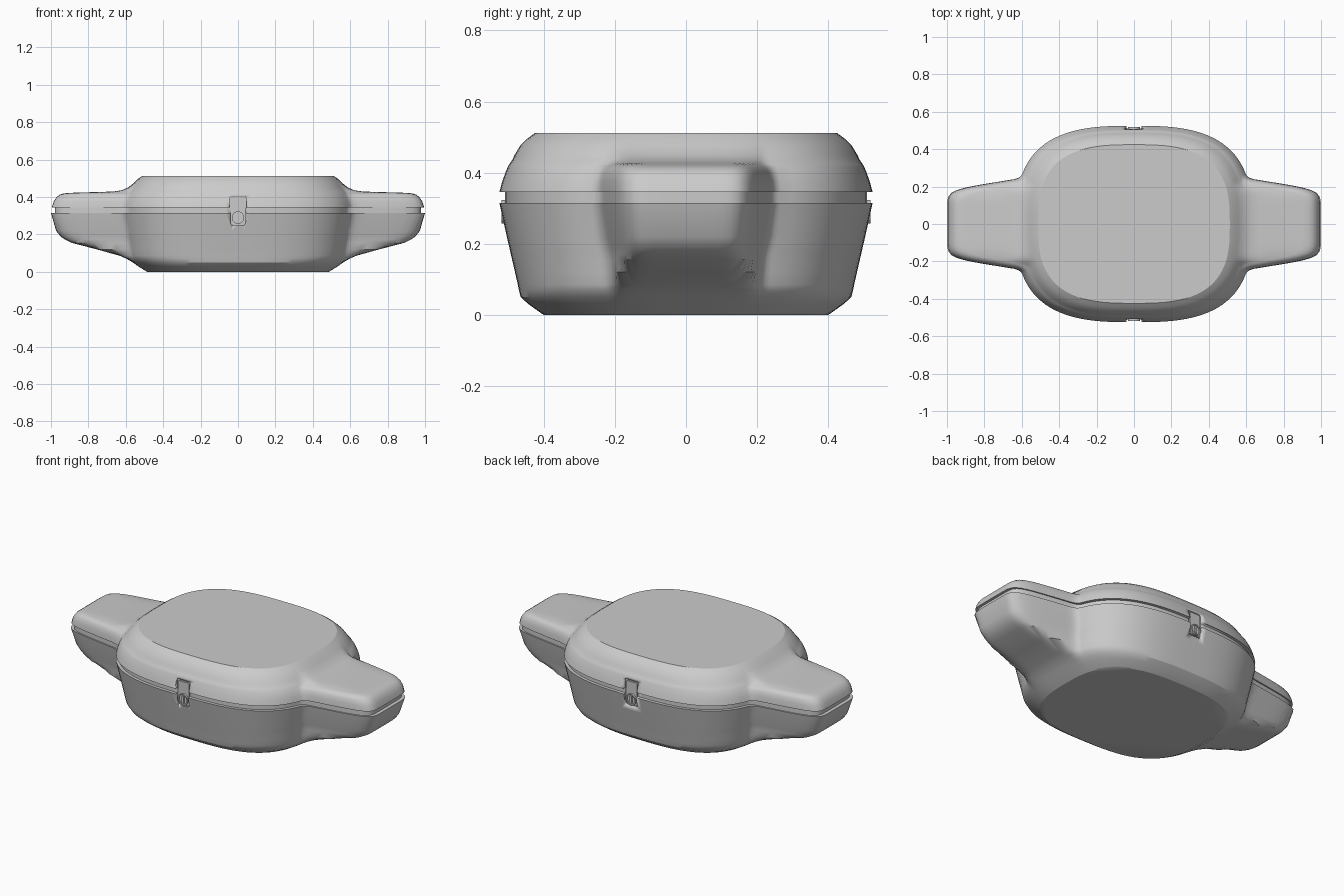
import bpy, bmesh, math

if "Cube" in bpy.data.objects:
    bpy.data.objects.remove(bpy.data.objects["Cube"])

# Polar sample angles for a quarter outline, denser across the handle
Q = [math.radians(24 * i / 20) for i in range(20)] + [math.radians(24 + 66 * i / 18) for i in range(19)]
ANGLES = (Q + [math.pi - a for a in reversed(Q[:-1])])
ANGLES += [a + math.pi for a in ANGLES[1:-1]]


def radius(a, bx, by, ex, c, n=2.9):
    """Rounded body blended with a tapering handle of end ex and side offset c."""
    u, v = abs(math.cos(a)), abs(math.sin(a))
    body = ((u / bx) ** n + (v / by) ** n) ** (-1 / n)
    handle = ((u / ex) ** 18 + ((v + 0.16 * u) / c) ** 18) ** (-1 / 18)
    k = 0.04
    h = max(k - abs(body - handle), 0) / k
    return max(body, handle) + h * h * k / 4


def finish(name, bm, angle=30):
    bmesh.ops.recalc_face_normals(bm, faces=bm.faces[:])
    me = bpy.data.meshes.new(name)
    bm.to_mesh(me)
    bm.free()
    ob = bpy.data.objects.new(name, me)
    bpy.context.collection.objects.link(ob)
    bpy.ops.object.select_all(action='DESELECT')
    ob.select_set(True)
    bpy.context.view_layer.objects.active = ob
    bpy.ops.object.shade_smooth_by_angle(angle=math.radians(angle))
    return ob


def shell(name, layers, inset=0.0):
    bm = bmesh.new()
    rings = []
    for z, *p in layers:
        ring = []
        for a in ANGLES:
            r = radius(a, *p) - inset
            ring.append(bm.verts.new((r * math.cos(a), r * math.sin(a), z)))
        rings.append(ring)
    m = len(ANGLES)
    for r0, r1 in zip(rings, rings[1:]):
        for i in range(m):
            bm.faces.new((r0[i], r0[(i + 1) % m], r1[(i + 1) % m], r1[i]))
    bm.faces.new(rings[0])
    bm.faces.new(rings[-1])
    return finish(name, bm)


def box(name, sx, z0, z1, y0, y1, bevel):
    bm = bmesh.new()
    bmesh.ops.create_cube(bm, size=1)
    for v in bm.verts:
        v.co = (v.co.x * 2 * sx, (y0 + y1) / 2 + v.co.y * (y1 - y0), (z0 + z1) / 2 + v.co.z * (z1 - z0))
    edges = [e for e in bm.edges if abs(e.verts[0].co.y - e.verts[1].co.y) > 1e-4]
    bmesh.ops.bevel(bm, geom=edges, offset=bevel, segments=4, affect='EDGES', profile=0.5)
    return finish(name, bm)


# Case layers: z, body half length, body half depth, handle end, handle side offset
lower = shell("lower_shell", [
    (0.0, 0.487, 0.40, 0.30, 0.30), (0.005, 0.495, 0.408, 0.30, 0.30),
    (0.03, 0.535, 0.443, 0.42, 0.30), (0.05, 0.56, 0.465, 0.54, 0.30),
    (0.07, 0.582, 0.470, 0.59, 0.30), (0.085, 0.588, 0.473, 0.63, 0.30),
    (0.12, 0.594, 0.481, 0.755, 0.303), (0.155, 0.60, 0.489, 0.89, 0.306),
    (0.172, 0.603, 0.493, 0.925, 0.309), (0.19, 0.607, 0.497, 0.95, 0.313),
    (0.22, 0.612, 0.504, 0.973, 0.322), (0.315, 0.63, 0.525, 1.0, 0.342)])

lid = shell("lid", [
    (0.345, 0.63, 0.525, 0.995, 0.342), (0.375, 0.624, 0.517, 0.986, 0.340),
    (0.40, 0.614, 0.508, 0.970, 0.334), (0.412, 0.607, 0.503, 0.953, 0.326),
    (0.419, 0.602, 0.500, 0.932, 0.316), (0.422, 0.60, 0.498, 0.90, 0.308),
    (0.429, 0.595, 0.493, 0.67, 0.302), (0.435, 0.588, 0.489, 0.625, 0.30),
    (0.45, 0.576, 0.482, 0.58, 0.30), (0.475, 0.557, 0.467, 0.52, 0.30),
    (0.495, 0.537, 0.447, 0.40, 0.30), (0.512, 0.512, 0.424, 0.30, 0.30)])

# Recessed band in the parting gap
seal = shell("gap_seal", [(0.31, 0.63, 0.525, 0.997, 0.342), (0.35, 0.63, 0.525, 0.997, 0.342)], 0.018)

for side, word in ((-1, "front"), (1, "back")):
    # Latch pockets cut into the shell, seal and lid
    ys = sorted((side * 0.501, side * 0.60))
    cutters = [box(word + "_latch_cutter_top", 0.045, 0.335, 0.40, *ys, 0.012),
               box(word + "_latch_cutter_low", 0.040, 0.25, 0.36, *ys, 0.012)]
    for cut in cutters:
        cut.hide_render = True
        cut.hide_set(True)
        for ob in (lower, lid, seal):
            mod = ob.modifiers.new(cut.name, 'BOOLEAN')
            mod.operation = 'DIFFERENCE'
            mod.solver = 'EXACT'
            mod.object = cut

    # Latch plate bridging the gap inside the pocket
    box(word + "_latch_plate", 0.036, 0.256, 0.392, *sorted((side * 0.495, side * 0.509)), 0.01)

    # Round latch button: outer ring and inner slotted disc
    bm = bmesh.new()
    prof = [(0.033, 0.498), (0.033, 0.519), (0.026, 0.519), (0.026, 0.512)]
    N = 32
    rings = [[bm.verts.new((r * math.cos(2 * math.pi * i / N), side * y, 0.29 + r * math.sin(2 * math.pi * i / N)))
              for i in range(N)] for r, y in prof]
    for r0, r1 in zip(rings, rings[1:]):
        for i in range(N):
            bm.faces.new((r0[i], r0[(i + 1) % N], r1[(i + 1) % N], r1[i]))
    bm.faces.new(rings[0])
    bm.faces.new(rings[-1])
    finish(word + "_latch_ring", bm)
    box(word + "_latch_bar", 0.007, 0.268, 0.312, *sorted((side * 0.508, side * 0.519)), 0.004)
